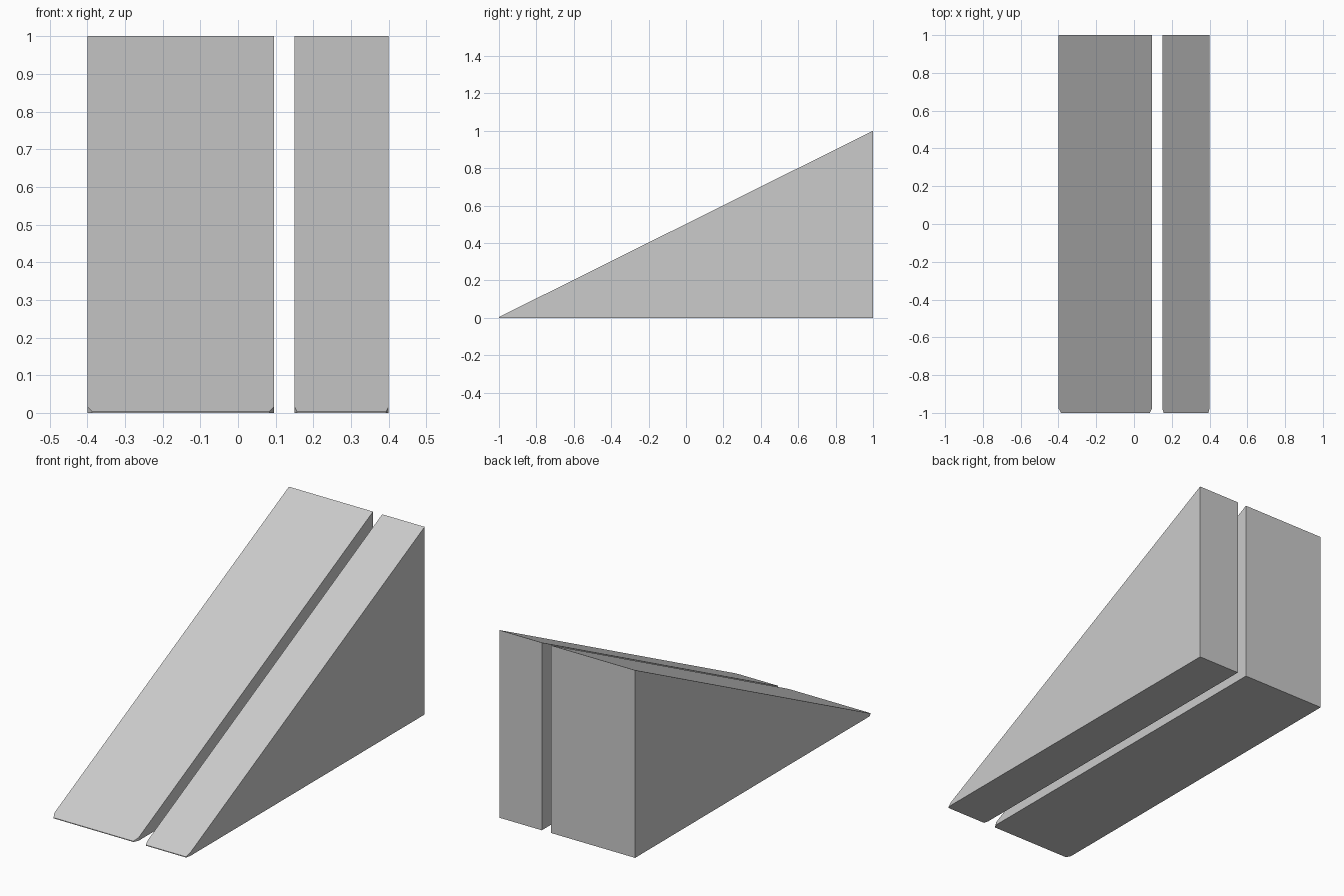
import bpy
import bmesh

if "Cube" in bpy.data.objects:
    bpy.data.objects.remove(bpy.data.objects["Cube"])

TOE = 0.004  # thickness of the thin front edge


def slope(y):
    return TOE + (1 - TOE) * (y + 1) / 2


def wedge(name, x0, x1, cut_x, cut_y=0.025):
    # Footprint with clipped toe corners, raised to the sloping plane
    plan = [(x0 + cut_x, -1), (x1 - cut_x, -1), (x1, -1 + cut_y),
            (x1, 1), (x0, 1), (x0, -1 + cut_y)]
    bm = bmesh.new()
    low = [bm.verts.new((x, y, 0)) for x, y in plan]
    top = [bm.verts.new((x, y, slope(y))) for x, y in plan]
    bm.faces.new(low[::-1])
    bm.faces.new(top)
    for i in range(len(plan)):
        j = (i + 1) % len(plan)
        bm.faces.new((low[i], low[j], top[j], top[i]))
    mesh = bpy.data.meshes.new(name)
    bm.to_mesh(mesh)
    bm.free()
    bpy.context.collection.objects.link(bpy.data.objects.new(name, mesh))


# Wide and narrow ramps side by side with a gap
wedge("wide_ramp", -0.4, 0.096, 0.013)
wedge("narrow_ramp", 0.15, 0.4, 0.0065)
